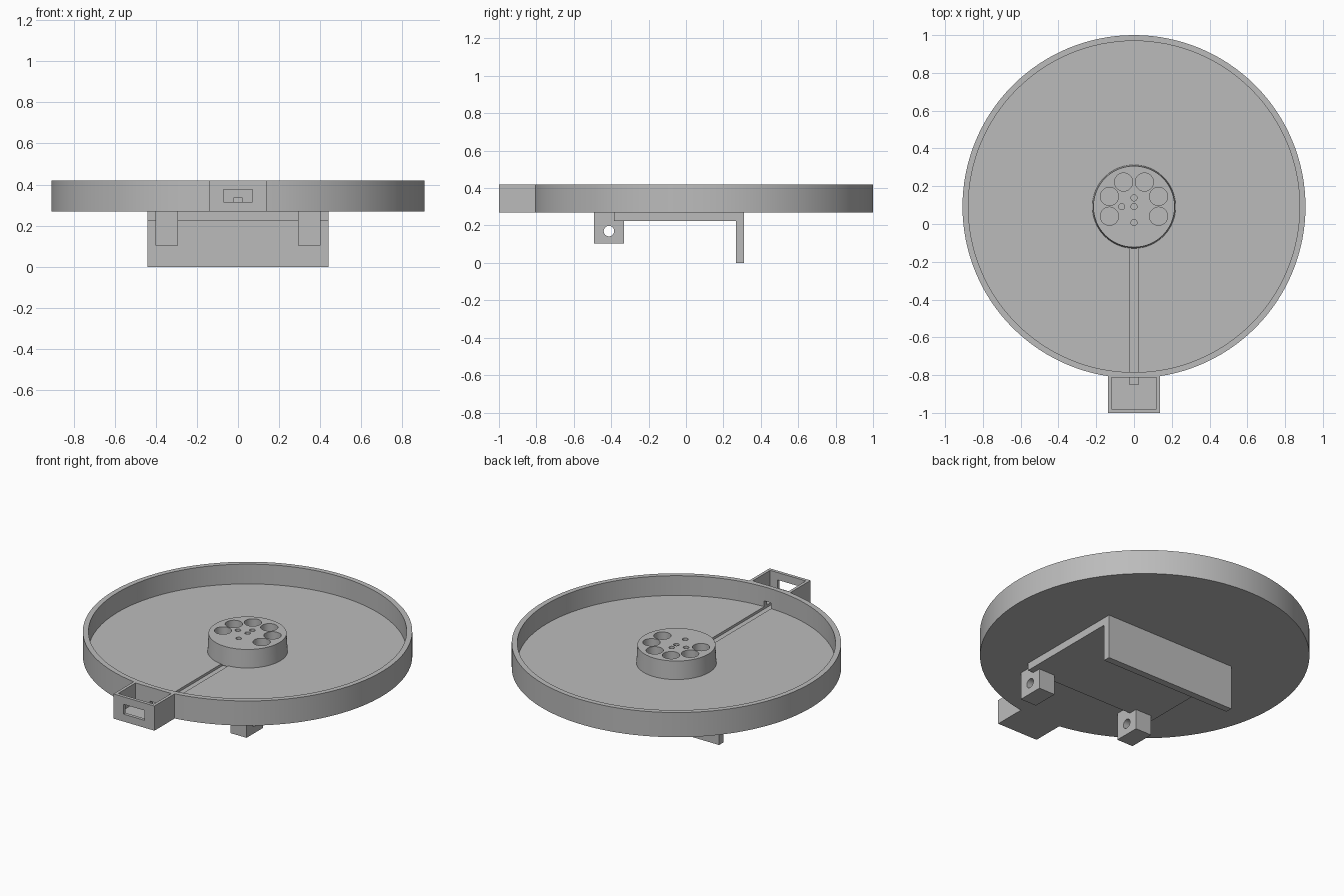
import bpy
import math

if "Cube" in bpy.data.objects:
    bpy.data.objects.remove(bpy.data.objects["Cube"], do_unlink=True)

grey = bpy.data.materials.new("plain grey")
grey.use_nodes = True
grey.diffuse_color = (0.5, 0.5, 0.5, 1)
grey.node_tree.nodes["Principled BSDF"].inputs["Base Color"].default_value = (0.5, 0.5, 0.5, 1)

CY = 0.092           # centre of the round tray along y
BASE, TOP, FLOOR = 0.27, 0.42, 0.30


def finish(name):
    ob = bpy.context.object
    ob.name = name
    ob.data.materials.append(grey)
    return ob


def box(name, x0, x1, y0, y1, z0, z1):
    bpy.ops.mesh.primitive_cube_add(
        size=1, location=((x0 + x1) / 2, (y0 + y1) / 2, (z0 + z1) / 2))
    bpy.context.object.scale = (x1 - x0, y1 - y0, z1 - z0)
    bpy.ops.object.transform_apply(location=True, rotation=True, scale=True)
    return finish(name)


def disc(name, x, y, z0, z1, r0, r1=None, sides=48):
    bpy.ops.mesh.primitive_cone_add(
        vertices=sides, radius1=r0, radius2=r0 if r1 is None else r1,
        depth=z1 - z0, location=(x, y, (z0 + z1) / 2))
    bpy.ops.object.transform_apply(location=True, rotation=True, scale=True)
    return finish(name)


def combine(target, other, operation="DIFFERENCE"):
    mod = target.modifiers.new("combine", "BOOLEAN")
    mod.operation = operation
    mod.solver = "EXACT"
    mod.object = other
    bpy.ops.object.select_all(action="DESELECT")
    bpy.context.view_layer.objects.active = target
    target.select_set(True)
    bpy.ops.object.modifier_apply(modifier=mod.name)
    bpy.data.objects.remove(other, do_unlink=True)


def smooth(ob):
    bpy.ops.object.select_all(action="DESELECT")
    bpy.context.view_layer.objects.active = ob
    ob.select_set(True)
    bpy.ops.object.shade_smooth_by_angle(angle=math.radians(30))


# Round tray with the connector box on its front edge
tray = disc("tray", 0, CY, BASE, TOP, 0.908, sides=128)
combine(tray, box("block", -0.138, 0.138, -1, -0.75, BASE, TOP), "UNION")
combine(tray, disc("cavity", 0, CY, FLOOR, 0.6, 0.877, sides=128))
combine(tray, box("pocket", -0.12, 0.12, -0.98, -0.813, FLOOR, 0.6))
# Window in the box, cable groove and its hole through the tray wall
combine(tray, box("window", -0.07, 0.07, -1.1, -0.9, 0.315, 0.375))
combine(tray, box("groove", -0.023, 0.023, -0.85, -0.1, 0.285, 0.335))
smooth(tray)

# Central hub with a ring of sockets and small pin holes
hub = disc("hub", 0, CY, FLOOR - 0.005, 0.41, 0.221, 0.215, sides=96)
for side in (-1, 1):
    for x, y in ((0.055, 0.222), (0.13, 0.146), (0.13, 0.041)):
        combine(hub, disc("socket", side * x, y, 0.29, 0.6, 0.048))
for x, y in ((0, 0.138), (0, CY), (-0.065, CY), (0, 0.007)):
    combine(hub, disc("pin_hole", x, y, 0.29, 0.6, 0.016, sides=24))
smooth(hub)

# Bracket underneath: flat plate with a wall hanging at the back
bracket = box("bracket_plate", -0.44, 0.44, -0.385, 0.31, 0.225, BASE)
combine(bracket, box("wall", -0.44, 0.44, 0.268, 0.31, 0, BASE), "UNION")

# Pair of front lugs with a cross hole
for side, label in ((-1, "right"), (1, "left")):
    xs = sorted((side * 0.293, side * 0.402))
    lug = box(label + "_lug", xs[0], xs[1], -0.492, -0.332, 0.103, BASE)
    bpy.ops.mesh.primitive_cylinder_add(
        vertices=32, radius=0.028, depth=0.4,
        location=(side * 0.35, -0.412, 0.17), rotation=(0, math.pi / 2, 0))
    combine(lug, finish("cross_hole"))
    smooth(lug)
